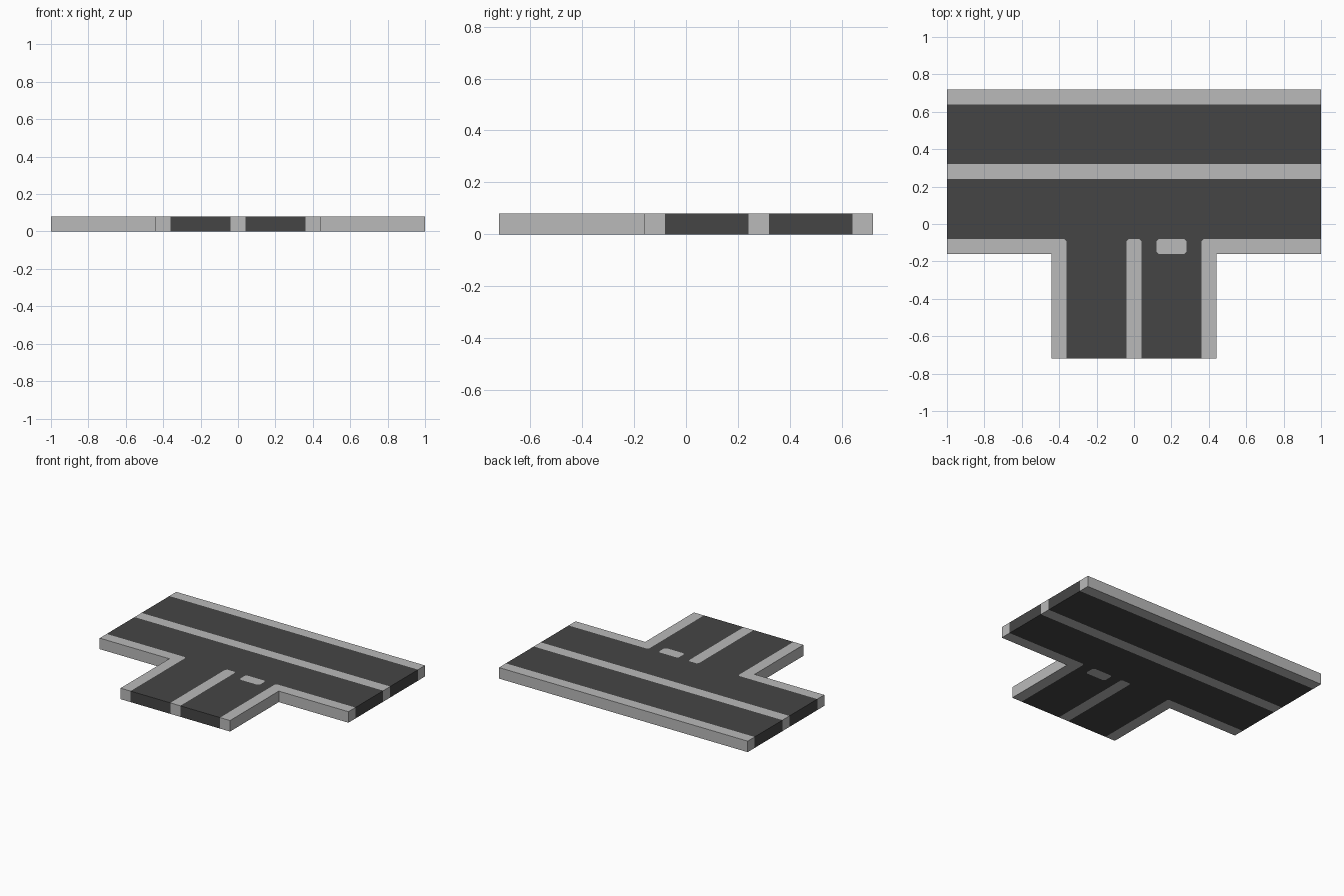
import bpy

if "Cube" in bpy.data.objects:
    bpy.data.objects.remove(bpy.data.objects["Cube"])

H = 0.08   # slab thickness, also kerb width
C = 0.012  # small corner cut


def material(name, v):
    m = bpy.data.materials.new(name)
    m.diffuse_color = (v, v, v, 1)
    m.use_nodes = True
    m.node_tree.nodes["Principled BSDF"].inputs["Base Color"].default_value = m.diffuse_color
    return m


asphalt = material("dark asphalt", 0.060)
concrete = material("light concrete", 0.49)


def slab(name, loops, mat):
    """Extrude flat outlines (nested loops become holes) into a slab on z = 0."""
    cu = bpy.data.curves.new(name, 'CURVE')
    cu.dimensions = '2D'
    cu.fill_mode = 'BOTH'
    cu.extrude = H / 2
    for pts in loops:
        sp = cu.splines.new('POLY')
        sp.points.add(len(pts) - 1)
        for p, (x, y) in zip(sp.points, pts):
            p.co = (x, y, 0, 1)
        sp.use_cyclic_u = True
        sp.use_smooth = False
    cu.materials.append(mat)
    ob = bpy.data.objects.new(name, cu)
    ob.location.z = H / 2
    bpy.context.collection.objects.link(ob)
    bpy.ops.object.select_all(action='DESELECT')
    ob.select_set(True)
    bpy.context.view_layer.objects.active = ob
    bpy.ops.object.convert(target='MESH')
    bpy.ops.object.transform_apply(location=True, rotation=False, scale=False)


def rect(x0, x1, y0, y1):
    return [(x0, y0), (x1, y0), (x1, y1), (x0, y1)]


def mirror(pts):
    return [(-x, y) for x, y in reversed(pts)]


# through road strips: far kerb, far lane, median
slab("back_kerb", [rect(-1, 1, 0.64, 0.72)], concrete)
slab("far_lane", [rect(-1, 1, 0.32, 0.64)], asphalt)
slab("median", [rect(-1, 1, 0.24, 0.32)], concrete)

# L-shaped corner kerbs, inner corner slightly cut
edge = [(0.36, -0.72), (0.36, -0.08 - C), (0.36 + C, -0.08), (1, -0.08)]
kerb = edge + [(1, -0.16), (0.44, -0.16), (0.44, -0.72)]
slab("right_kerb", [kerb], concrete)
slab("left_kerb", [mirror(kerb)], concrete)

# side road divider with cut end corners
half = [(0.04, -0.72), (0.04, -0.08 - C), (0.04 - C, -0.08)]
divider = half + mirror(half)
slab("side_road_divider", [divider], concrete)

# stop marking with cut corners
x0, x1, y0, y1 = 0.12, 0.28, -0.16, -0.08
mark = [(x0 + C, y0), (x1 - C, y0), (x1, y0 + C), (x1, y1 - C),
        (x1 - C, y1), (x0 + C, y1), (x0, y1 - C), (x0, y0 + C)]
slab("stop_marking", [mark], concrete)

# near lane joined to the side road, notched round the divider and marking
road = edge + [(1, 0.24), (-1, 0.24)] + mirror(edge) + mirror(half) + half[::-1][::-1][::-1]
road = edge + [(1, 0.24), (-1, 0.24)] + mirror(edge) + divider[3:][::-1] + half[::-1]
slab("junction_road", [road, mark], asphalt)
